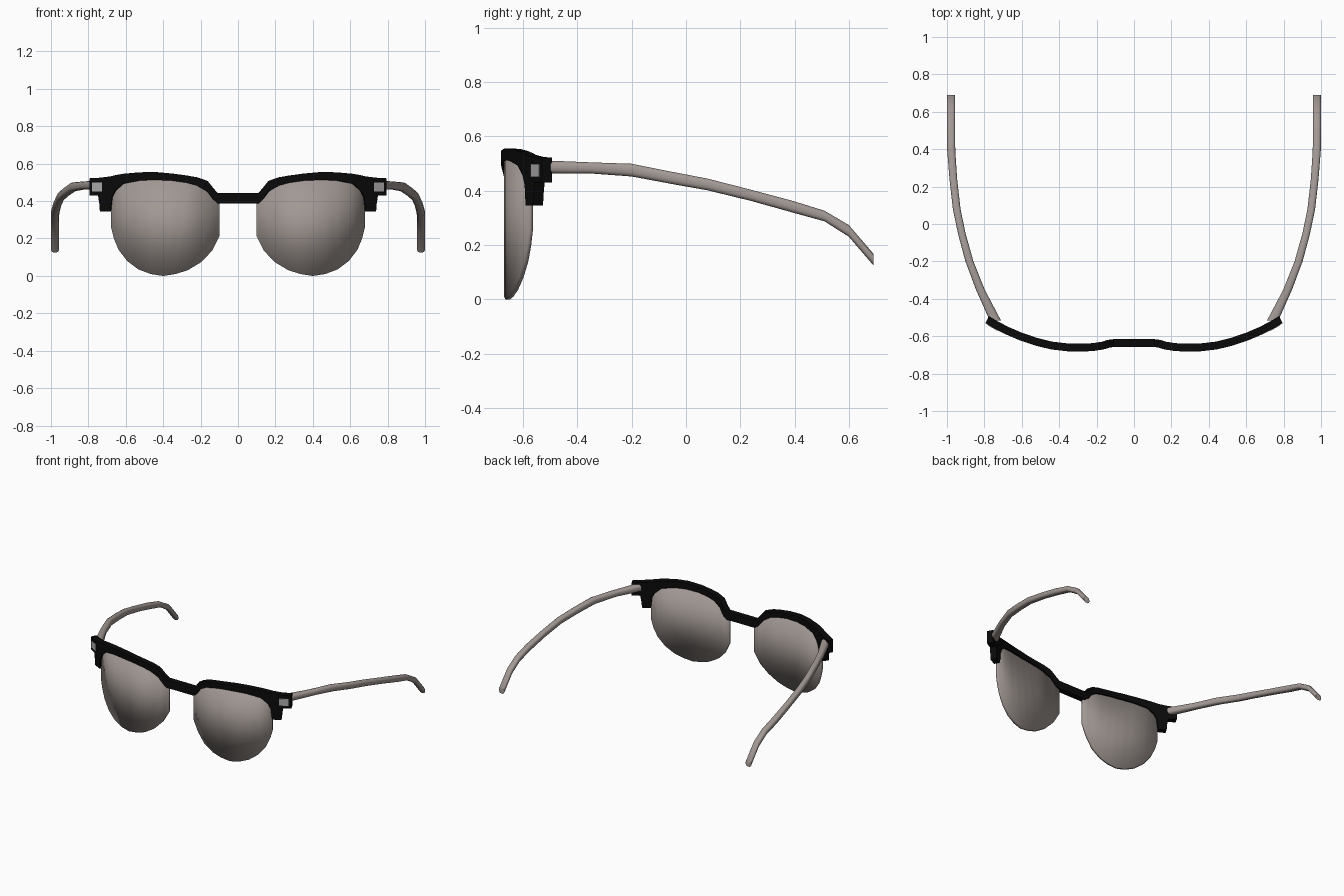
import bpy, bmesh, math

if "Cube" in bpy.data.objects:
    bpy.data.objects.remove(bpy.data.objects["Cube"])

def material(name, rgb):
    m = bpy.data.materials.new(name)
    m.diffuse_color = (*rgb, 1)
    m.use_nodes = True
    m.node_tree.nodes["Principled BSDF"].inputs["Base Color"].default_value = m.diffuse_color
    return m

black = material("black", (0.003, 0.003, 0.003))
taupe = material("taupe", (0.36, 0.315, 0.295))
silver = material("silver", (0.42, 0.41, 0.41))

# Front curve seen from above: (x, y) of the right half
CURVE = [(0, -.637), (.125, -.637), (.18, -.654), (.24, -.66), (.30, -.662), (.36, -.66),
         (.42, -.654), (.50, -.637), (.60, -.604), (.70, -.561), (.80, -.503)]

def front_y(x):
    x = abs(x)
    for (x0, y0), (x1, y1) in zip(CURVE, CURVE[1:]):
        if x <= x1:
            return y0 + (y1 - y0) * (x - x0) / (x1 - x0)
    return CURVE[-1][1]

def finish(name, bm, mat, angle):
    bmesh.ops.recalc_face_normals(bm, faces=bm.faces)
    me = bpy.data.meshes.new(name)
    bm.to_mesh(me)
    bm.free()
    me.materials.append(mat)
    ob = bpy.data.objects.new(name, me)
    bpy.context.collection.objects.link(ob)
    bpy.ops.object.select_all(action='DESELECT')
    ob.select_set(True)
    bpy.context.view_layer.objects.active = ob
    if angle is None:
        for p in me.polygons:
            p.use_smooth = True
    else:
        bpy.ops.object.shade_smooth_by_angle(angle=math.radians(angle))

def loft(name, rings, mat, angle):
    """Skin closed rings of points and cap both ends."""
    bm = bmesh.new()
    rows = [[bm.verts.new(p) for p in r] for r in rings]
    n = len(rows[0])
    for a, b in zip(rows, rows[1:]):
        for i in range(n):
            bm.faces.new((a[i], a[(i + 1) % n], b[(i + 1) % n], b[i]))
    bm.faces.new(rows[0])
    bm.faces.new(rows[-1])
    finish(name, bm, mat, angle)

def plate(name, stations, thick, mat, angle, offset=0, side=1):
    """Plate bent along the front curve; stations are (x, top z, bottom z)."""
    rings = []
    for x, top, bot in stations:
        slope = (front_y(x + .02) - front_y(x - .02)) / .04
        l = math.hypot(1, slope)
        nx, ny = slope / l, -1 / l
        f, b = offset + thick / 2, offset - thick / 2
        y = front_y(x)
        rings.append([(side * (x + nx * d), y + ny * d, z)
                      for d, z in ((f, top), (f, bot), (b, bot), (b, top))])
    loft(name, rings, mat, angle)

# Brow frame with bridge and end tabs
half = [(.11, .443, .388), (.135, .468, .408), (.168, .508, .452), (.22, .527, .483),
        (.275, .537, .498), (.35, .547, .509), (.44, .555, .513), (.52, .554, .510),
        (.607, .546, .493), (.65, .538, .455), (.667, .534, .42), (.675, .532, .345),
        (.728, .525, .345), (.731, .525, .385), (.738, .524, .43), (.785, .522, .43)]
plate("brow_frame", [(-x, t, b) for x, t, b in reversed(half)] + half, .042, black, 30)

lens = [(.10, .39, .21), (.14, .43, .135), (.20, .49, .072), (.27, .51, .03),
        (.335, .52, .01), (.40, .525, 0), (.465, .525, .01), (.53, .52, .035),
        (.59, .51, .08), (.635, .485, .14), (.66, .45, .20), (.675, .40, .26)]
rivet = [(.716, .499, .45), (.768, .499, .45)]

# Temple arm stations: x, y, z, half width, half height
arm = [(.742, -.515, .487, .031, .025), (.822, -.35, .484, .024, .021), (.880, -.20, .476, .022, .024),
       (.921, -.05, .447, .021, .023), (.948, .08, .423, .021, .022), (.966, .24, .383, .021, .021),
       (.977, .39, .342, .022, .022), (.978, .51, .307, .022, .020), (.978, .60, .252, .022, .022),
       (.978, .69, .147, .022, .022)]

def arm_ring(x, y, z, w, h, s):
    pts = []
    for i in range(12):
        a = math.tau * (i + .5) / 12
        c, q = math.cos(a), math.sin(a)
        # rounded rectangle section
        pts.append((s * (x + w * math.copysign(abs(c) ** .7, c)), y,
                    z + h * math.copysign(abs(q) ** .7, q)))
    return pts

for s, tag in ((1, "right"), (-1, "left")):
    plate("lens_" + tag, lens, .018, taupe, None, side=s)
    plate("hinge_plate_" + tag, rivet, .008, silver, 30, offset=.02, side=s)
    loft("temple_arm_" + tag, [arm_ring(*p, s) for p in arm], taupe, 50)
